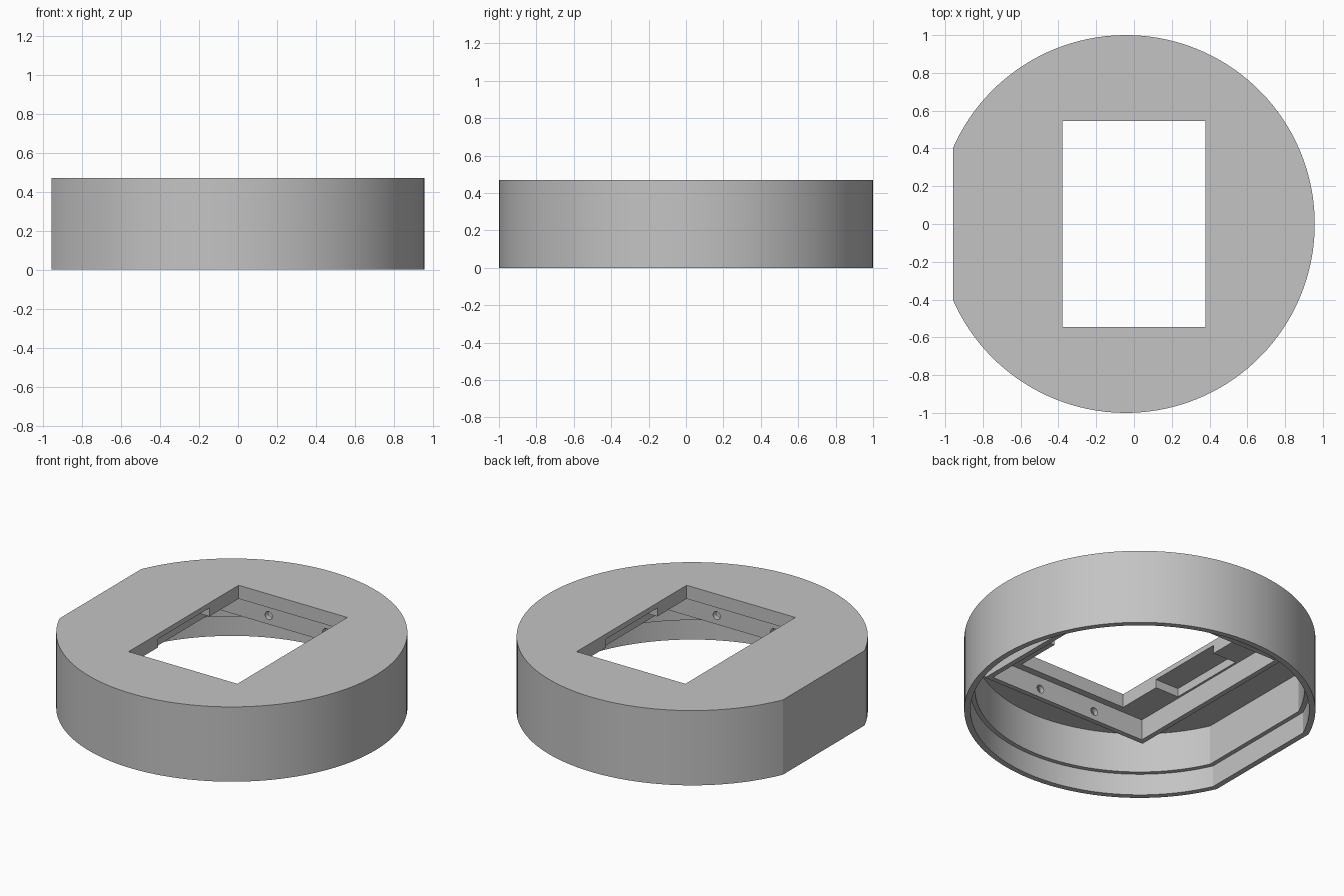
import bpy, bmesh, math
from mathutils import Matrix, Vector

cube = bpy.data.objects.get("Cube")
if cube:
    bpy.data.objects.remove(cube, do_unlink=True)

CENTRE_X, FLAT_X = -0.043, -0.957
TOP, CEILING = 0.47, 0.385

grey = bpy.data.materials.new("plain_grey")
grey.use_nodes = True
grey.diffuse_color = (0.55, 0.55, 0.55, 1)
grey.node_tree.nodes["Principled BSDF"].inputs["Base Color"].default_value = (0.55, 0.55, 0.55, 1)


def finish(name, bm):
    bmesh.ops.recalc_face_normals(bm, faces=bm.faces)
    mesh = bpy.data.meshes.new(name)
    bm.to_mesh(mesh)
    bm.free()
    mesh.materials.append(grey)
    ob = bpy.data.objects.new(name, mesh)
    bpy.context.collection.objects.link(ob)
    return ob


def flatted_disc(name, inset, z0, z1, segments=120):
    """Round prism with one flat side, shrunk evenly by inset."""
    r, flat = 1 - inset, FLAT_X + inset
    half = math.acos((CENTRE_X - flat) / r)
    start, sweep = -math.pi + half, 2 * (math.pi - half)
    bm = bmesh.new()
    ring = []
    for i in range(segments + 1):
        a = start + sweep * i / segments
        ring.append(bm.verts.new((CENTRE_X + r * math.cos(a), r * math.sin(a), z0)))
    base = bm.faces.new(ring)
    up = bmesh.ops.extrude_face_region(bm, geom=[base])["geom"]
    bmesh.ops.translate(bm, vec=(0, 0, z1 - z0),
                        verts=[v for v in up if isinstance(v, bmesh.types.BMVert)])
    return finish(name, bm)


def box(name, hx, hy, z0, z1):
    """Box centred on the z axis with half sizes hx, hy."""
    bm = bmesh.new()
    bmesh.ops.create_cube(bm, size=1, matrix=Matrix.Translation((0, 0, (z0 + z1) / 2))
                          @ Matrix.Diagonal((2 * hx, 2 * hy, z1 - z0, 1)))
    return finish(name, bm)


def rod(name, x, z, radius, length):
    """Cylinder running along y."""
    bm = bmesh.new()
    bmesh.ops.create_cone(bm, cap_ends=True, segments=20, radius1=radius, radius2=radius, depth=length,
                          matrix=Matrix.Translation((x, 0, z)) @ Matrix.Rotation(math.pi / 2, 4, 'X'))
    return finish(name, bm)


def carve(ob, cutters):
    """Subtract the cutters, keep the result and discard the cutters."""
    for cutter in cutters:
        cutter.hide_render = True
        mod = ob.modifiers.new("cut", 'BOOLEAN')
        mod.operation, mod.solver, mod.object = 'DIFFERENCE', 'EXACT', cutter
    deps = bpy.context.evaluated_depsgraph_get()
    mesh = bpy.data.meshes.new_from_object(ob.evaluated_get(deps))
    ob.modifiers.clear()
    ob.data = mesh
    for cutter in cutters:
        bpy.data.objects.remove(cutter, do_unlink=True)


def smooth(ob):
    bpy.ops.object.select_all(action='DESELECT')
    ob.select_set(True)
    bpy.context.view_layer.objects.active = ob
    bpy.ops.object.shade_smooth_by_angle(angle=math.radians(20))


# Round housing: stepped lip, cavity, window and side recesses under the top plate
housing = flatted_disc("housing", 0, 0, TOP)
carve(housing, [
    flatted_disc("lip_cutter", 0.035, -0.1, 0.135),
    flatted_disc("cavity_cutter", 0.062, -0.2, CEILING),
    box("window_cutter", 0.378, 0.546, 0.2, 0.6),
    box("recess_cutter", 0.54, 0.255, 0.3, 0.438),
])
smooth(housing)

# Rectangular frame hanging under the plate, with screw holes in both short walls
frame = box("inner_frame", 0.585, 0.622, 0.255, CEILING + 0.004)
carve(frame, [
    box("frame_cutter", 0.553, 0.59, 0.1, 0.6),
    rod("hole_cutter_right", -0.2, 0.31, 0.025, 1.6),
    rod("hole_cutter_left", 0.2, 0.31, 0.025, 1.6),
])
smooth(frame)
